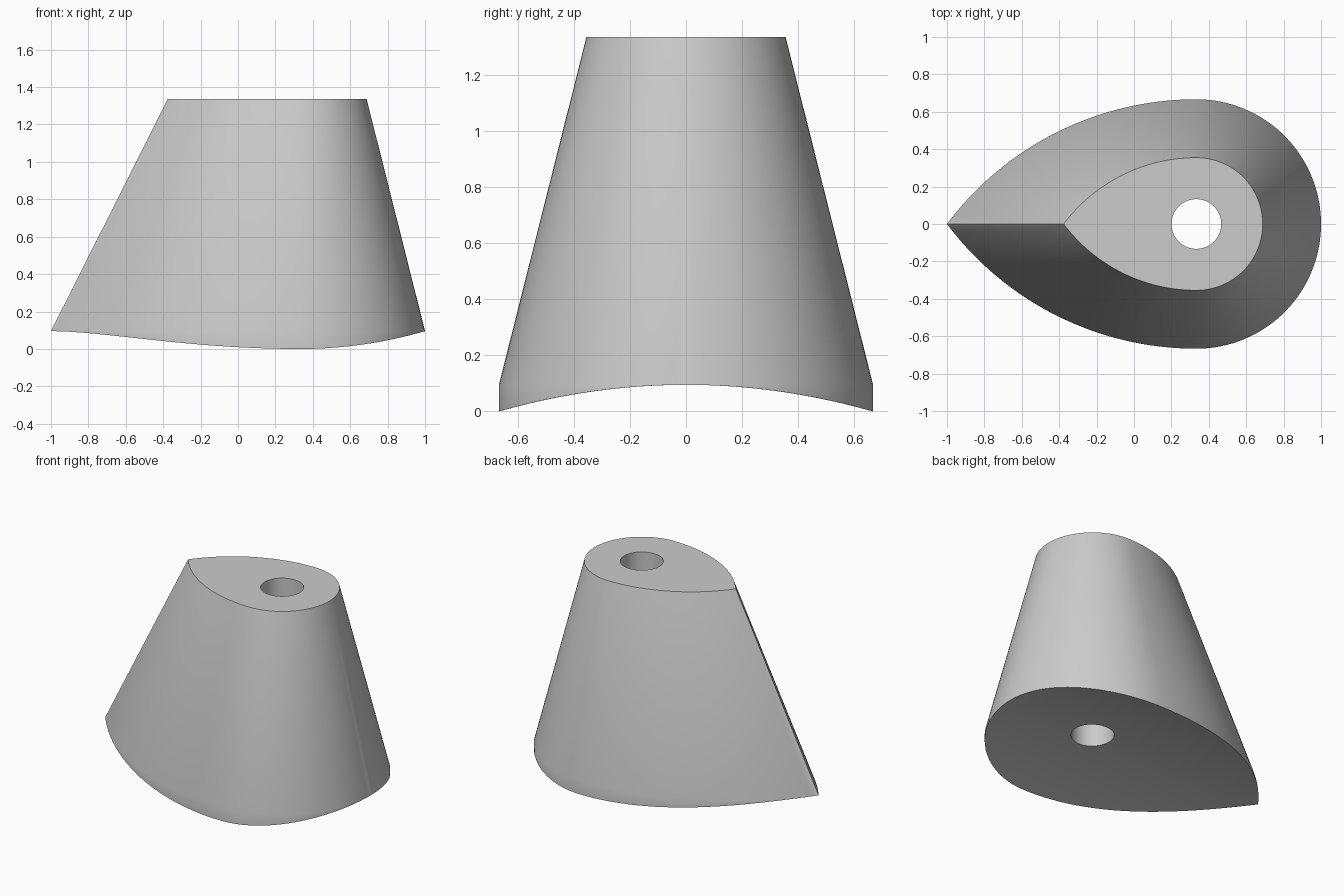
import bpy
import bmesh
from math import atan2, cos, sin, pi, hypot, radians

cube = bpy.data.objects.get("Cube")
if cube:
    bpy.data.objects.remove(cube, do_unlink=True)

CX, R = 1 / 3, 2 / 3          # round end: centre and radius
TIP = -4 / 3                  # pointed end, relative to the round centre
HOLE_R = 0.133
TOP, SHOULDER, TOP_SCALE = 1.335, 0.095, 0.532
SEGMENTS = 32                 # per half round and per side arc


def teardrop():
    """Half circle plus two tangent arcs meeting in a point."""
    drop = (TIP ** 2 - R ** 2) / (2 * R)
    big = R + drop
    sweep = atan2(-TIP, drop)
    half = [(R * cos(pi / 2 * i / SEGMENTS), R * sin(pi / 2 * i / SEGMENTS))
            for i in range(SEGMENTS)]
    half += [(-big * sin(sweep * i / SEGMENTS), big * cos(sweep * i / SEGMENTS) - drop)
             for i in range(SEGMENTS)]
    half.append((TIP, 0.0))
    return half + [(x, -y) for x, y in half[-2:0:-1]]


def saddle(y):
    """Underside height: a shallow arch across the width."""
    return SHOULDER * (1 - (y / R) ** 2)


outline = teardrop()
hole = [(HOLE_R * x / hypot(x, y), HOLE_R * y / hypot(x, y)) for x, y in outline]

# Closed chain of rings: outer wall, top, bore, arched underside
rings = [
    [(x, y, saddle(y)) for x, y in outline],
    [(x, y, SHOULDER) for x, y in outline],
    [(x * TOP_SCALE, y * TOP_SCALE, TOP) for x, y in outline],
    [(x, y, TOP) for x, y in hole],
]
STEPS = 8
for s in range(STEPS):
    t = s / STEPS
    flat = [(h[0] + (o[0] - h[0]) * t, h[1] + (o[1] - h[1]) * t)
            for h, o in zip(hole, outline)]
    rings.append([(x, y, saddle(y)) for x, y in flat])

bm = bmesh.new()
loops = [[bm.verts.new((x + CX, y, z)) for x, y, z in ring] for ring in rings]
n = len(outline)
for k, a in enumerate(loops):
    b = loops[(k + 1) % len(loops)]
    for i in range(n):
        j = (i + 1) % n
        bm.faces.new((a[i], a[j], b[j], b[i]))
bmesh.ops.remove_doubles(bm, verts=bm.verts, dist=0.0001)
bmesh.ops.recalc_face_normals(bm, faces=bm.faces)

mesh = bpy.data.meshes.new("tapered_teardrop_spacer")
bm.to_mesh(mesh)
bm.free()
body = bpy.data.objects.new("tapered_teardrop_spacer", mesh)
bpy.context.collection.objects.link(body)

# Plain grey finish
grey = bpy.data.materials.new("light_grey")
grey.use_nodes = True
colour = (0.6, 0.6, 0.6, 1)
grey.diffuse_color = colour
grey.node_tree.nodes["Principled BSDF"].inputs["Base Color"].default_value = colour
mesh.materials.append(grey)

# Soft walls, crisp rims
bpy.ops.object.select_all(action="DESELECT")
body.select_set(True)
bpy.context.view_layer.objects.active = body
bpy.ops.object.shade_smooth_by_angle(angle=radians(30))
